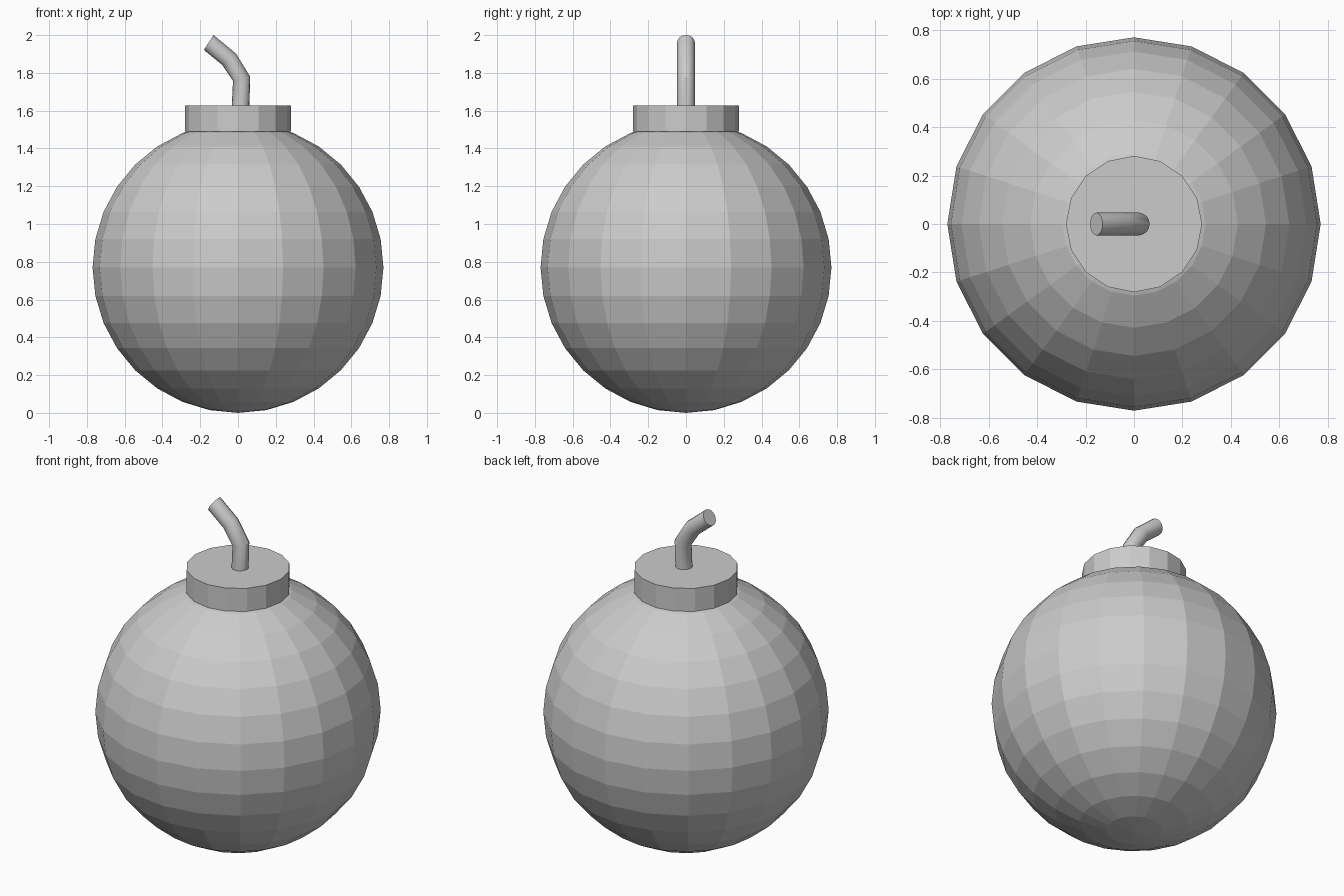
import bpy, bmesh
from math import radians, sin, cos, tau
from mathutils import Vector

if "Cube" in bpy.data.objects:
    bpy.data.objects.remove(bpy.data.objects["Cube"])

# Round body
bpy.ops.mesh.primitive_uv_sphere_add(segments=20, ring_count=16, radius=0.77, location=(0, 0, 0.77))
bpy.context.object.name = "round_body"

# Neck collar
z0, z1 = 1.49, 1.627
bpy.ops.mesh.primitive_cylinder_add(vertices=16, radius=0.281, depth=z1 - z0, location=(0, 0, (z0 + z1) / 2))
bpy.context.object.name = "neck_collar"

# Bent fuse: (x, z, lean of the ring towards -x in degrees)
path = [(0.012, 1.58, -3), (0.019, 1.768, 14), (-0.047, 1.872, 40), (-0.155, 1.961, 57)]
sides, r = 16, 0.047
bm = bmesh.new()
rings = []
for x, z, lean in path:
    a = radians(lean)
    u = Vector((cos(a), 0, sin(a)))
    v = Vector((0, 1, 0))
    c = Vector((x, 0, z))
    rings.append([bm.verts.new(c + r * (u * cos(tau * i / sides) + v * sin(tau * i / sides)))
                  for i in range(sides)])
for lo, hi in zip(rings, rings[1:]):
    for i in range(sides):
        j = (i + 1) % sides
        bm.faces.new((lo[i], lo[j], hi[j], hi[i]))
bm.faces.new(rings[0][::-1])
bm.faces.new(rings[-1])
mesh = bpy.data.meshes.new("fuse")
bm.to_mesh(mesh)
bm.free()
fuse = bpy.data.objects.new("fuse", mesh)
bpy.context.collection.objects.link(fuse)

# Smooth the fuse tube, keeping its bends and end crisp
bpy.ops.object.select_all(action='DESELECT')
fuse.select_set(True)
bpy.context.view_layer.objects.active = fuse
bpy.ops.object.shade_smooth_by_angle(angle=radians(30))
